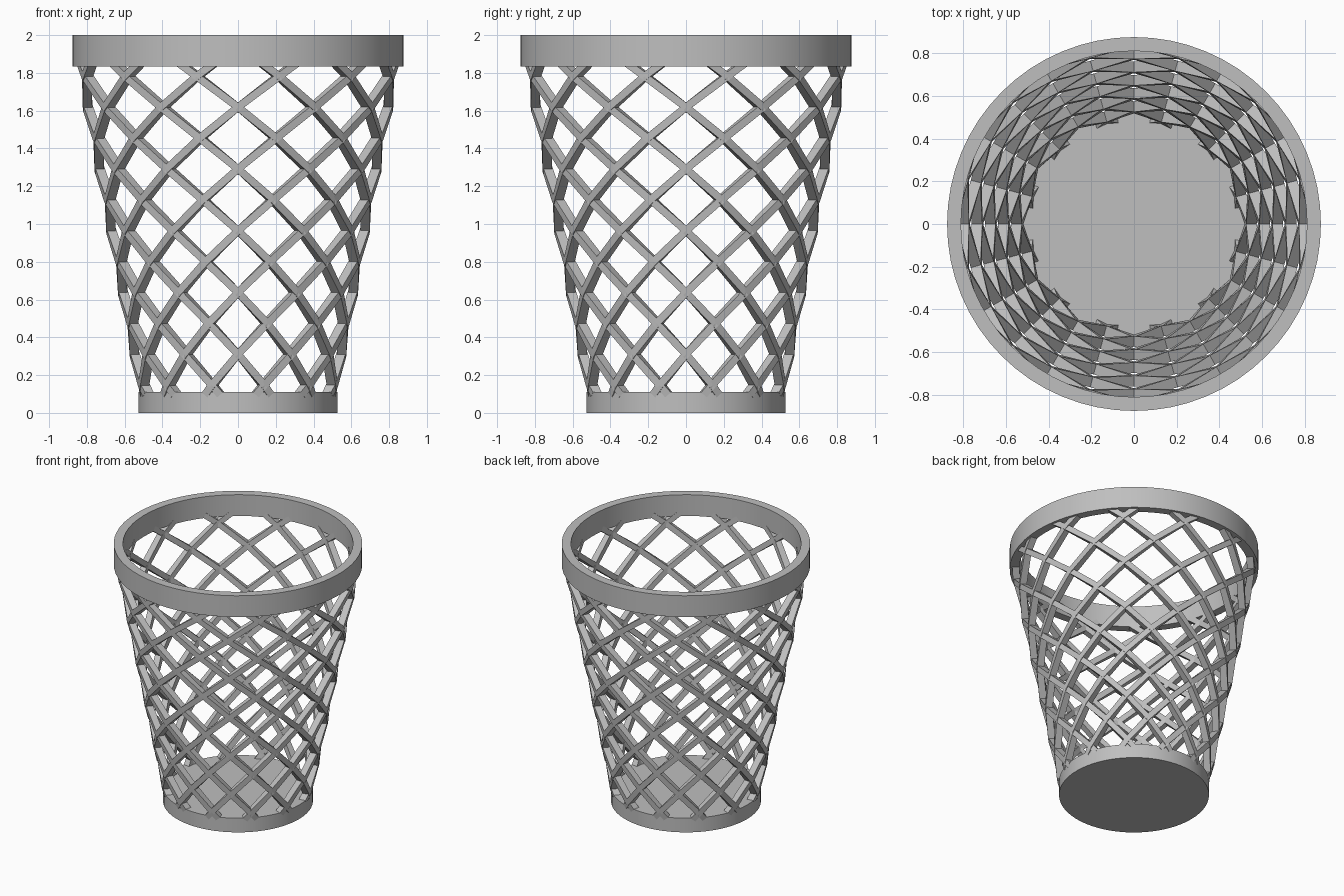
import bpy, bmesh, math
from mathutils import Vector

cube = bpy.data.objects.get("Cube")
if cube:
    bpy.data.objects.remove(cube, do_unlink=True)

grey = bpy.data.materials.new("plain grey")
grey.use_nodes = True
GREY = (0.52, 0.52, 0.52, 1)
grey.diffuse_color = GREY
grey.node_tree.nodes["Principled BSDF"].inputs["Base Color"].default_value = GREY

STRIPS = 12             # strips leaning each way
STEP = math.pi / STRIPS  # turn between neighbouring crossings
RISE = 0.1635           # height between neighbouring crossings
FIRST = 0.3105          # height of the lowest crossing facing front
WIDTH, DEPTH = 0.04, 0.05


def add_object(name, bm, smooth=False):
    bmesh.ops.recalc_face_normals(bm, faces=bm.faces)
    mesh = bpy.data.meshes.new(name)
    bm.to_mesh(mesh)
    bm.free()
    mesh.materials.append(grey)
    obj = bpy.data.objects.new(name, mesh)
    bpy.context.collection.objects.link(obj)
    if smooth:
        bpy.ops.object.select_all(action='DESELECT')
        obj.select_set(True)
        bpy.context.view_layer.objects.active = obj
        bpy.ops.object.shade_smooth_by_angle(angle=math.radians(30))
    return obj


def lathe(name, profile, closed, segments=64):
    """Spin a radius/height profile round the z axis."""
    bm = bmesh.new()
    verts = [bm.verts.new((r, 0, z)) for r, z in profile]
    pairs = list(zip(verts, verts[1:]))
    if closed:
        pairs.append((verts[-1], verts[0]))
    edges = [bm.edges.new(p) for p in pairs]
    bmesh.ops.spin(bm, geom=verts + edges, cent=(0, 0, 0), axis=(0, 0, 1),
                   angle=math.tau, steps=segments, use_duplicate=False)
    bmesh.ops.remove_doubles(bm, verts=bm.verts, dist=0.0001)
    add_object(name, bm, smooth=True)


def node(k, start, side):
    """Outer point of a strip at its k-th crossing."""
    z = FIRST + RISE * k
    r = 0.573 + 0.19 * (z - FIRST)
    a = start + side * STEP * k
    return Vector((r * math.cos(a), r * math.sin(a), z))


def cut_at(p, q, z):
    return p.lerp(q, (z - p.z) / (q.z - p.z))


def add_strip(bm, start, side):
    path = [node(k, start, side) for k in range(-2, 11)]
    path[0] = cut_at(path[0], path[1], 0.095)
    path[-1] = cut_at(path[-2], path[-1], 1.855)
    rings = []
    for i, p in enumerate(path):
        along = (path[min(i + 1, len(path) - 1)] - path[max(i - 1, 0)]).normalized()
        out = Vector((p.x, p.y, 0)).normalized()
        across = along.cross(out).normalized() * WIDTH / 2
        inner = p - out * DEPTH
        rings.append([bm.verts.new(v) for v in
                      (p + across, p - across, inner - across, inner + across)])
    for a, b in zip(rings, rings[1:]):
        for j in range(4):
            n = (j + 1) % 4
            bm.faces.new((a[j], a[n], b[n], b[j]))
    bm.faces.new(rings[0])
    bm.faces.new(rings[-1])


# Solid round base
lathe("base", [(0, 0), (0.528, 0), (0.528, 0.11), (0, 0.11)], closed=False)

# Flat band round the opening
lathe("rim", [(0.81, 1.835), (0.875, 1.835), (0.875, 2), (0.81, 2)], closed=True)

# Two sets of strips winding in opposite directions
for name, side in (("left_winding_strips", 1), ("right_winding_strips", -1)):
    bm = bmesh.new()
    for i in range(STRIPS):
        add_strip(bm, i * math.tau / STRIPS, side)
    add_object(name, bm)
